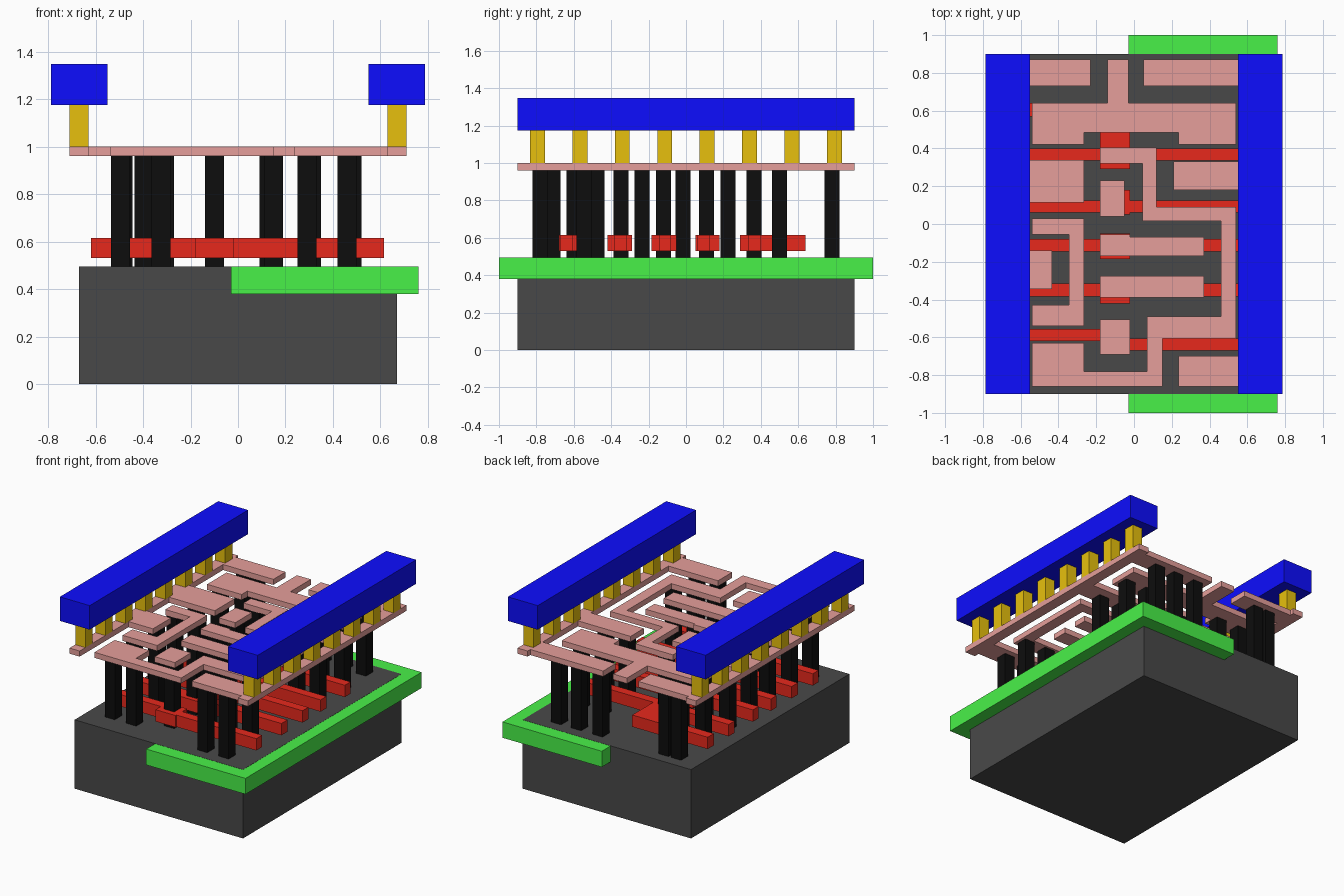
import bpy, bmesh


def material(name, rgb):
    m = bpy.data.materials.new(name)
    m.diffuse_color = (*rgb, 1)
    return m


DARK = material("dark_grey", (0.066, 0.066, 0.066))
GREEN = material("green", (0.066, 0.88, 0.066))
LIGHT = material("light_grey", (0.6, 0.6, 0.6))
RED = material("red", (0.8, 0.022, 0.012))
BLACK = material("black", (0.004, 0.004, 0.004))
PINK = material("pink", (0.79, 0.345, 0.325))
GOLD = material("gold", (0.8, 0.53, 0.004))
BLUE = material("blue", (0.004, 0.004, 1.0))


def slab(name, outline, z0, z1, mat):
    """Extrude a flat outline from z0 up to z1."""
    bm = bmesh.new()
    face = bm.faces.new([bm.verts.new((x, y, z0)) for x, y in outline])
    ext = bmesh.ops.extrude_face_region(bm, geom=[face])
    top = [v for v in ext["geom"] if isinstance(v, bmesh.types.BMVert)]
    bmesh.ops.translate(bm, verts=top, vec=(0, 0, z1 - z0))
    bmesh.ops.recalc_face_normals(bm, faces=bm.faces)
    me = bpy.data.meshes.new(name)
    bm.to_mesh(me)
    bm.free()
    me.materials.append(mat)
    ob = bpy.data.objects.new(name, me)
    bpy.context.collection.objects.link(ob)
    return ob


def box(name, x0, x1, y0, y1, z0, z1, mat):
    return slab(name, [(x0, y0), (x1, y0), (x1, y1), (x0, y1)], z0, z1, mat)


def pillar(name, x, y, z0, z1, mat, r=0.04):
    return box(name, x - r, x + r, y - r, y + r, z0, z1, mat)


# Base block, well tray and the active strips set flush in its top
TOP = 0.495
box("substrate", -0.67, 0.67, -0.9, 0.9, 0, TOP, DARK)
box("well", -0.03, 0.76, -1, 1, 0.38, TOP - 0.001, GREEN)
box("active_left", -0.55, -0.25, -0.84, 0.84, 0.45, TOP - 0.0005, LIGHT)
box("active_right", 0.23, 0.55, -0.84, 0.84, 0.45, TOP - 0.0005, LIGHT)

# Red gate bars, each with a wider pad in the middle
PL, PR, GL, GR = -0.18, -0.02, -0.62, 0.615


def gate(i, l0, l1, r0, r1, p0, p1):
    slab(f"gate_{i}", [(GL, l0), (PL, l0), (PL, p0), (PR, p0), (PR, r0), (GR, r0),
                       (GR, r1), (PR, r1), (PR, p1), (PL, p1), (PL, l1), (GL, l1)],
         0.53, 0.615, RED)


gate(1, -0.62, -0.555, -0.67, -0.605, -0.68, -0.55)
gate(2, -0.385, -0.315, -0.385, -0.315, -0.42, -0.29)
gate(3, -0.145, -0.08, -0.145, -0.08, -0.185, -0.05)
gate(4, 0.06, 0.125, 0.06, 0.125, 0.05, 0.18)
slab("gate_5", [(GL, 0.335), (PL, 0.335), (PL, 0.29), (PR, 0.29), (PR, 0.335), (GR, 0.335),
                (GR, 0.4), (PR, 0.4), (PR, 0.64), (GL, 0.64), (GL, 0.57), (PL, 0.57),
                (PL, 0.4), (GL, 0.4)], 0.53, 0.615, RED)

# Black contact columns, grouped in rows along x
rows = [(0.78, (-0.495, -0.395, 0.13, 0.30, 0.46)), (0.50, (-0.49, -0.31, 0.31, 0.48)),
        (0.225, (-0.49, -0.31, 0.31, 0.48)), (-0.015, (-0.49, -0.31)), (-0.235, (-0.485,)),
        (-0.475, (-0.49, -0.31)), (-0.545, (0.15, 0.31, 0.48)), (-0.71, (-0.495, -0.325)),
        (-0.78, (0.29, 0.46))]
rows += [(y, (-0.1,)) for y in (-0.6, -0.347, -0.12, 0.11, 0.363)]
for y, xs in rows:
    for x in xs:
        pillar("contact_column", x, y, TOP, 0.96, BLACK)


# Pink wiring layer
def wire(name, outline):
    slab(name, outline, 0.96, 1.0, PINK)


def comb(name, s, teeth):
    """Side rail with inward branches (reach, y0, y1); s is the side."""
    pts = [(s * 0.71, 0.9), (s * 0.71, -0.9), (s * 0.63, -0.9)]
    for reach, y0, y1 in teeth:
        pts += [(s * 0.63, y0), (s * reach, y0), (s * reach, y1), (s * 0.63, y1)]
    wire(name, pts + [(s * 0.63, 0.9)])


comb("rail_left", -1, [(0.435, -0.345, -0.14), (0.265, 0.115, 0.34), (0.23, 0.73, 0.87)])
comb("rail_right", 1, [(0.235, -0.86, -0.70), (0.21, 0.18, 0.33), (0.05, 0.73, 0.87)])
wire("tee_wire", [(-0.54, 0.42), (-0.265, 0.42), (-0.265, 0.485), (0.235, 0.485), (0.235, 0.42),
                  (0.54, 0.42), (0.54, 0.64), (-0.03, 0.64), (-0.03, 0.87), (-0.14, 0.87),
                  (-0.14, 0.64), (-0.54, 0.64)])
wire("long_wire", [(-0.18, 0.32), (0.045, 0.32), (0.045, 0.015), (0.46, 0.015), (0.46, -0.49),
                   (0.07, -0.49), (0.07, -0.78), (-0.265, -0.78), (-0.265, -0.63), (-0.54, -0.63),
                   (-0.54, -0.86), (0.15, -0.86), (0.15, -0.605), (0.54, -0.605), (0.54, 0.09),
                   (0.12, 0.09), (0.12, 0.405), (-0.18, 0.405)])
wire("bracket_wire", [(-0.54, 0.028), (-0.265, 0.028), (-0.265, -0.54), (-0.54, -0.54),
                      (-0.54, -0.43), (-0.345, -0.43), (-0.345, -0.055), (-0.54, -0.055)])
wire("pin_upper", [(-0.18, 0.04), (-0.05, 0.04), (-0.05, 0.23), (-0.18, 0.23)])
wire("pin_middle", [(-0.18, -0.17), (0.37, -0.17), (0.37, -0.07), (-0.02, -0.07),
                    (-0.02, -0.055), (-0.18, -0.055)])
wire("pin_lower", [(-0.18, -0.39), (0.37, -0.39), (0.37, -0.275), (-0.18, -0.275)])
wire("pin_bottom", [(-0.18, -0.69), (-0.02, -0.69), (-0.02, -0.505), (-0.18, -0.505)])

# Gold posts carrying the blue power beams
for side, s in (("left", -1), ("right", 1)):
    for i in range(8):
        pillar(f"post_{side}", s * 0.67, -0.795 + i * 0.2271, 1.0, 1.175, GOLD)
    x0, x1 = sorted((s * 0.55, s * 0.787))
    box(f"beam_{side}", x0, x1, -0.9, 0.9, 1.175, 1.348, BLUE)
